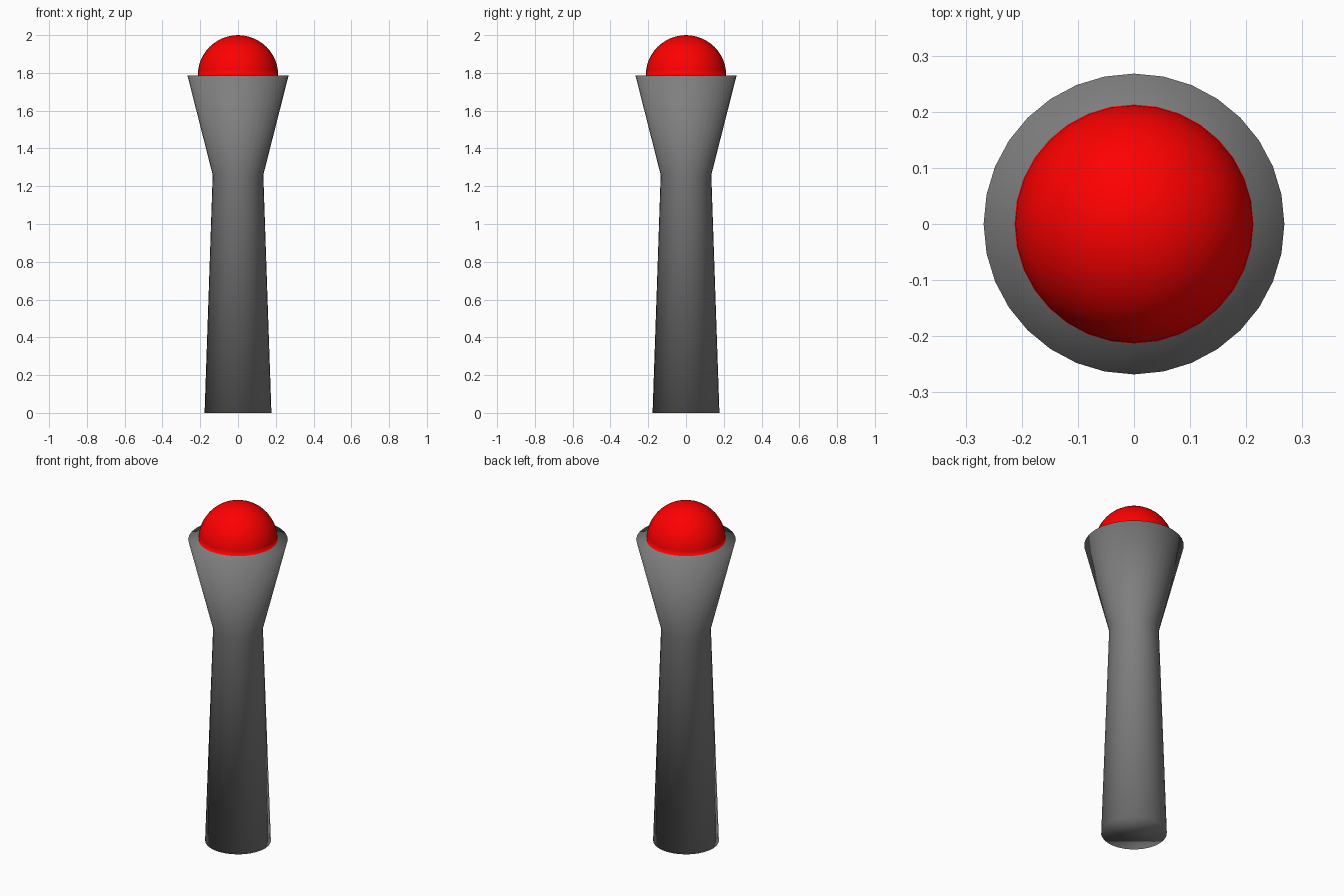
import bpy, bmesh
from math import pi, sin, cos

if "Cube" in bpy.data.objects:
    bpy.data.objects.remove(bpy.data.objects["Cube"])

SEGS = 32    # sides around the axis
STEPS = 12   # rings in the dome
TOP = 1.787  # height of the rim
BALL = 0.213


def lathe(name, profile, cap_bottom=False):
    """Revolve (radius, z) points around the z axis; radius 0 makes a pole."""
    bm = bmesh.new()
    rings = []
    for r, z in profile:
        if r < 1e-5:
            rings.append([bm.verts.new((0, 0, z))] * SEGS)
        else:
            rings.append([bm.verts.new((r * cos(2 * pi * i / SEGS), r * sin(2 * pi * i / SEGS), z))
                          for i in range(SEGS)])
    for low, high in zip(rings, rings[1:]):
        for i in range(SEGS):
            j = (i + 1) % SEGS
            corners = [low[i], low[j], high[j], high[i]]
            bm.faces.new(list(dict.fromkeys(corners)))
    if cap_bottom:
        bm.faces.new(rings[0][::-1])
    for f in bm.faces:
        f.smooth = True
    bm.normal_update()
    mesh = bpy.data.meshes.new(name)
    bm.to_mesh(mesh)
    bm.free()
    obj = bpy.data.objects.new(name, mesh)
    bpy.context.collection.objects.link(obj)
    return obj


def add_material(obj, name, color):
    mat = bpy.data.materials.new(name)
    mat.diffuse_color = (*color, 1)
    mat.use_nodes = True
    mat.node_tree.nodes["Principled BSDF"].inputs["Base Color"].default_value = mat.diffuse_color
    obj.data.materials.append(mat)


# Tapered post, flared head, flat rim and dome as one smooth skin
post = [(0.177, 0), (0.134, 1.26), (0.268, TOP)]
dome = [(BALL * cos(pi / 2 * k / STEPS), TOP + BALL * sin(pi / 2 * k / STEPS))
        for k in range(STEPS + 1)]
lamp = lathe("post_with_dome", post + dome, cap_bottom=True)
add_material(lamp, "dark_grey", (0.21, 0.21, 0.21))
add_material(lamp, "red", (1.0, 0.0, 0.0))

# Everything above the rim is the red dome
for face in lamp.data.polygons:
    if face.center.z > TOP + 0.001:
        face.material_index = 1
